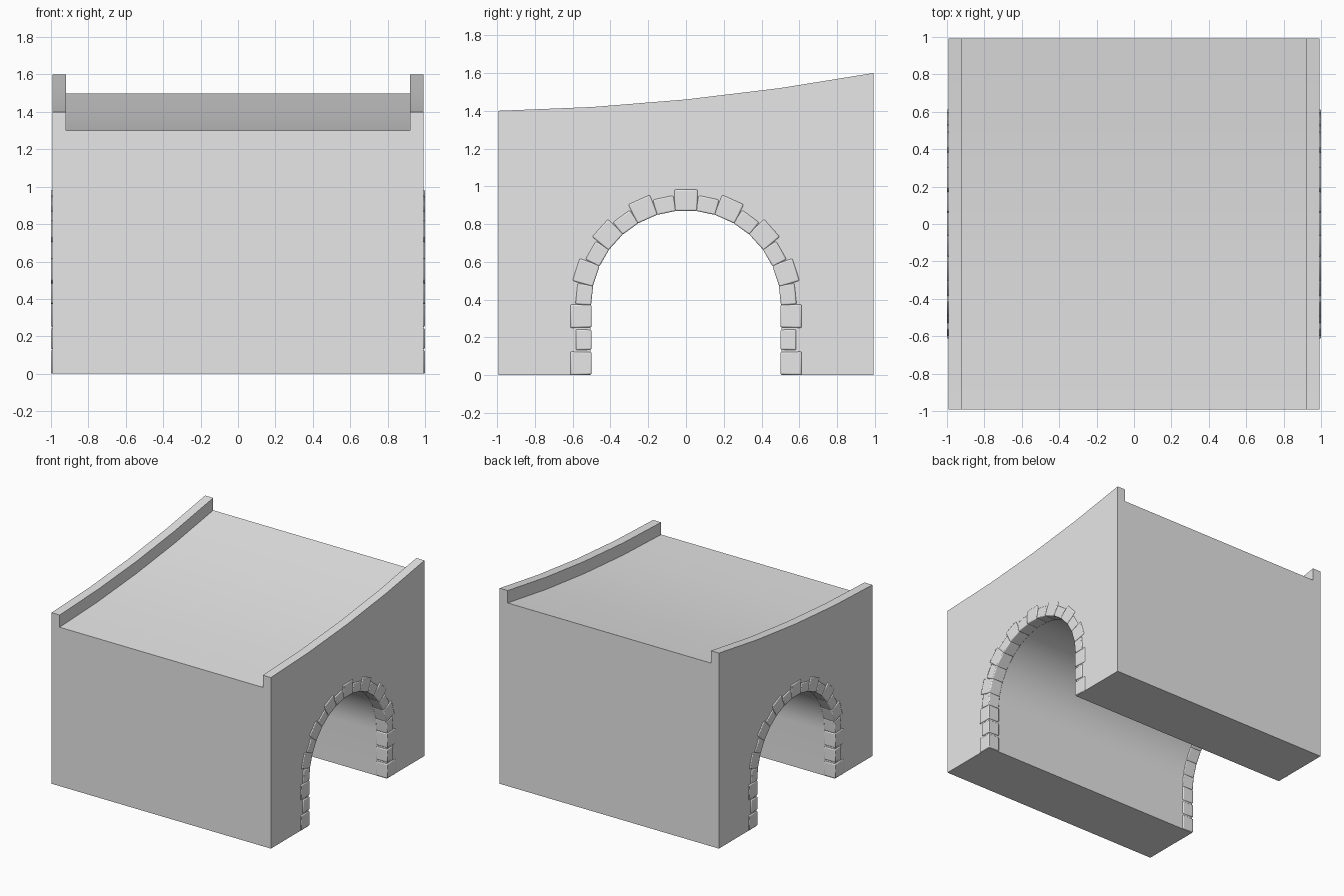
import bpy, bmesh
from math import sin, cos, pi, radians
from mathutils import Matrix, Vector

cube = bpy.data.objects.get("Cube")
if cube:
    bpy.data.objects.remove(cube, do_unlink=True)

# Single stone grey for the whole model
grey = bpy.data.materials.new("stone_grey")
grey.use_nodes = True
grey.diffuse_color = (0.8, 0.8, 0.8, 1)
grey.node_tree.nodes["Principled BSDF"].inputs["Base Color"].default_value = (0.8, 0.8, 0.8, 1)

HALF = 0.993      # half size of the block
SPRING = 0.37     # height where the arch starts
RADIUS = 0.506    # tunnel radius
INNER = 0.5       # inner face of the stones


def make_object(name, bm):
    bmesh.ops.recalc_face_normals(bm, faces=bm.faces)
    mesh = bpy.data.meshes.new(name)
    bm.to_mesh(mesh)
    bm.free()
    mesh.materials.append(grey)
    ob = bpy.data.objects.new(name, mesh)
    bpy.context.collection.objects.link(ob)
    return ob


def prism(name, profile, half_width):
    """Extrude a (y, z) outline along x."""
    bm = bmesh.new()
    face = bm.faces.new([bm.verts.new((-half_width, y, z)) for y, z in profile])
    new = bmesh.ops.extrude_face_region(bm, geom=[face])["geom"]
    moved = [v for v in new if isinstance(v, bmesh.types.BMVert)]
    bmesh.ops.translate(bm, verts=moved, vec=(2 * half_width, 0, 0))
    return make_object(name, bm)


def activate(ob):
    bpy.ops.object.select_all(action='DESELECT')
    ob.select_set(True)
    bpy.context.view_layer.objects.active = ob


def slope(y):
    return 1.46 + 0.1 * y + 0.04 * y * y


# Block with tunnel and sloping top
top = [(y * HALF, slope(y)) for y in (1, 0.5, 0, -0.5, -1)]
steps = 32
arch = [(-RADIUS * cos(pi * i / steps), SPRING + RADIUS * sin(pi * i / steps))
        for i in range(steps + 1)]
outline = [(-HALF, 0), (-RADIUS, 0)] + arch + [(RADIUS, 0), (HALF, 0)] + top
body = prism("bridge_body", outline, HALF)

# Sunken roadway, leaving a parapet along each side
road = [(y, slope(y) - 0.1) for y in (1.2, 1, 0.5, 0, -0.5, -1, -1.2)]
cutter = prism("road_cutter", road + [(-1.2, 2), (1.2, 2)], 0.92)
cutter.hide_render = True
cut = body.modifiers.new("road", 'BOOLEAN')
cut.operation = 'DIFFERENCE'
cut.solver = 'EXACT'
cut.object = cutter
activate(body)
bpy.ops.object.modifier_apply(modifier=cut.name)
bpy.data.objects.remove(cutter, do_unlink=True)
bpy.ops.object.shade_smooth_by_angle(angle=radians(30))

# Arch stones, alternating large and small
stones = bmesh.new()


def add_stone(y, z, angle, large):
    """Stone whose inner face is centred at (y, z), pointing outward at angle."""
    length, width = (0.112, 0.124) if large else (0.083, 0.11)
    verts = bmesh.ops.create_cube(stones, size=1)["verts"]
    turn = Matrix.Rotation(angle, 4, 'X')
    for v in verts:
        taper = 1 if v.co.y > 0 else 0.95
        local = Vector((0.95 + v.co.x * 0.1, (v.co.y + 0.5) * length, v.co.z * width * taper))
        v.co = turn @ local + Vector((0, y, z))


for side in (1, -1):
    for i in range(3):
        add_stone(side * INNER, 0.0625 + i * 0.125, 0 if side > 0 else pi, i != 1)
for i in range(15):
    a = radians(6 + 12 * i)
    add_stone(INNER * cos(a), SPRING + INNER * sin(a), a, i % 2 == 1)

arch_stones = make_object("arch_stones", stones)
mirror = arch_stones.modifiers.new("both_sides", 'MIRROR')
mirror.use_axis = (True, False, False)
mirror.use_mirror_merge = False
bevel = arch_stones.modifiers.new("worn_edges", 'BEVEL')
bevel.width = 0.007
bevel.segments = 2
activate(arch_stones)
bpy.ops.object.shade_smooth_by_angle(angle=radians(30))
